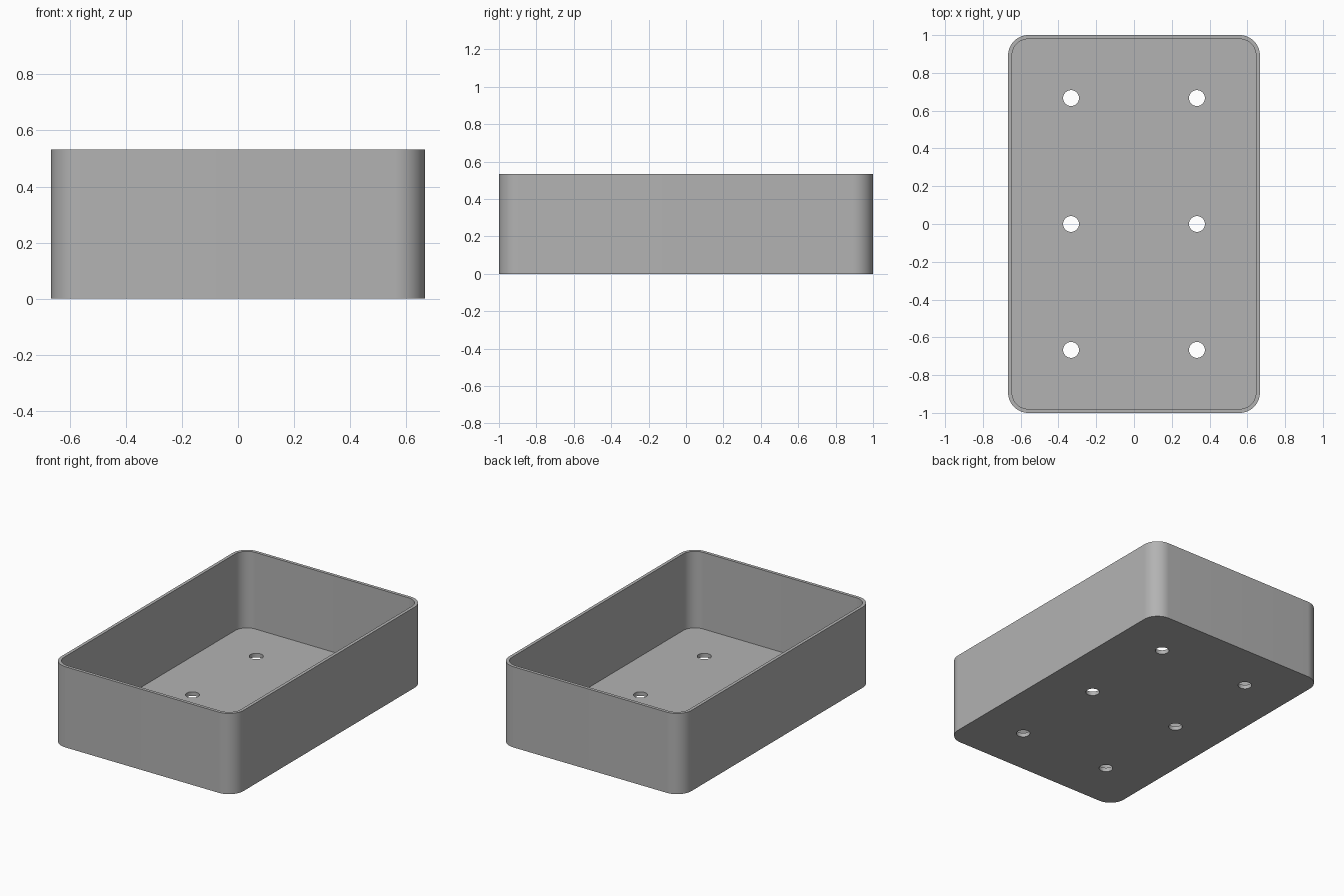
import bpy
import bmesh
from math import cos, sin, pi, radians

WIDTH, LENGTH, HEIGHT = 1.333, 2.0, 0.533
RADIUS, WALL, FLOOR = 0.107, 0.021, 0.027
HOLE_RADIUS = 0.042

if "Cube" in bpy.data.objects:
    bpy.data.objects.remove(bpy.data.objects["Cube"], do_unlink=True)

grey = bpy.data.materials.new("plain grey")
grey.use_nodes = True
COLOUR = (0.45, 0.45, 0.45, 1)
grey.diffuse_color = COLOUR
grey.node_tree.nodes["Principled BSDF"].inputs["Base Color"].default_value = COLOUR


def rounded_rectangle(width, length, radius, steps=16):
    """Outline with an arc in each corner, counter-clockwise."""
    points = []
    for quarter, (sx, sy) in enumerate([(1, 1), (-1, 1), (-1, -1), (1, -1)]):
        for i in range(steps + 1):
            a = (quarter + i / steps) * pi / 2
            points.append((sx * (width / 2 - radius) + radius * cos(a),
                           sy * (length / 2 - radius) + radius * sin(a)))
    return points


def circle(x, y, radius, sides=48):
    return [(x + radius * cos(2 * pi * i / sides),
             y + radius * sin(2 * pi * i / sides)) for i in range(sides)]


def prism(name, outlines, bottom, top):
    """Upright solid for each outline, joined in one object."""
    bm = bmesh.new()
    for outline in outlines:
        low = [bm.verts.new((x, y, bottom)) for x, y in outline]
        high = [bm.verts.new((x, y, top)) for x, y in outline]
        bm.faces.new(low[::-1])
        bm.faces.new(high)
        for i in range(len(low)):
            j = (i + 1) % len(low)
            bm.faces.new((low[i], low[j], high[j], high[i]))
    mesh = bpy.data.meshes.new(name)
    bm.to_mesh(mesh)
    bm.free()
    mesh.materials.append(grey)
    obj = bpy.data.objects.new(name, mesh)
    bpy.context.collection.objects.link(obj)
    return obj


# Outer body, open-topped cavity and the floor drain holes
tray = prism("tray", [rounded_rectangle(WIDTH, LENGTH, RADIUS)], 0, HEIGHT)
cavity = prism("cavity_cutter",
               [rounded_rectangle(WIDTH - 2 * WALL, LENGTH - 2 * WALL, RADIUS - WALL)],
               FLOOR, HEIGHT + 0.1)
holes = prism("drain_hole_cutter",
              [circle(x * WIDTH / 4, y * LENGTH / 3, HOLE_RADIUS)
               for x in (-1, 1) for y in (-1, 0, 1)],
              -0.1, FLOOR + 0.1)

bpy.ops.object.select_all(action="DESELECT")
tray.select_set(True)
bpy.context.view_layer.objects.active = tray
for cutter in (cavity, holes):
    cutter.hide_render = True
    cut = tray.modifiers.new(cutter.name, "BOOLEAN")
    cut.operation = "DIFFERENCE"
    cut.solver = "EXACT"
    cut.object = cutter
    bpy.ops.object.modifier_apply(modifier=cut.name)
    bpy.data.objects.remove(cutter, do_unlink=True)

bpy.ops.object.shade_smooth_by_angle(angle=radians(30))
